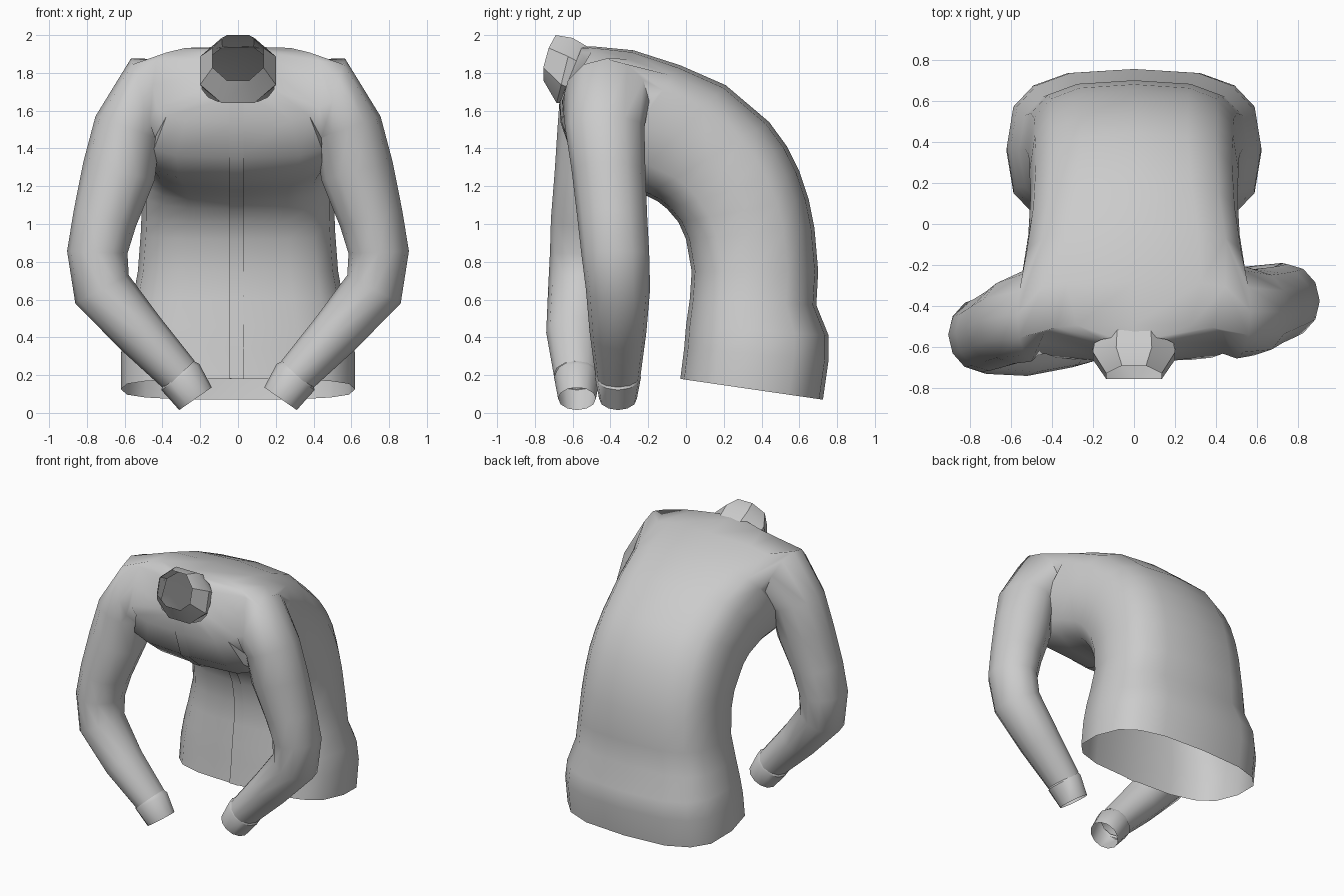
import bpy, bmesh, math
from mathutils import Vector

if "Cube" in bpy.data.objects:
    bpy.data.objects.remove(bpy.data.objects["Cube"])

cloth = bpy.data.materials.new("grey cloth")
cloth.use_nodes = True
GREY = (0.6, 0.6, 0.6, 1)
cloth.diffuse_color = GREY
cloth.node_tree.nodes["Principled BSDF"].inputs["Base Color"].default_value = GREY

SIDES = 16


def finish(bm, name, angle=50):
    bmesh.ops.recalc_face_normals(bm, faces=bm.faces)
    mesh = bpy.data.meshes.new(name)
    bm.to_mesh(mesh)
    bm.free()
    mesh.materials.append(cloth)
    ob = bpy.data.objects.new(name, mesh)
    bpy.context.collection.objects.link(ob)
    bpy.ops.object.select_all(action='DESELECT')
    ob.select_set(True)
    bpy.context.view_layer.objects.active = ob
    bpy.ops.object.shade_smooth_by_angle(angle=math.radians(angle))


def power(v, p):
    return math.copysign(abs(v) ** p, v)


def body_ring(bm, back, front, width, p=0.68, n=SIDES, turn=0.0):
    """Rounded section spanning a back and a front (y, z) point; a low p is squarer."""
    b, f = Vector((0, *back)), Vector((0, *front))
    mid, half = (b + f) / 2, (b - f) / 2
    fit = math.cos(turn) ** p
    ring = []
    for k in range(n):
        t = math.tau * k / n + turn
        x = width * power(math.cos(t), p) / fit
        ring.append(bm.verts.new(mid + half * power(math.sin(t), p) / fit + Vector((x, 0, 0))))
    return ring


def skin(bm, a, b):
    n = len(a)
    return [bm.faces.new((a[i], a[(i + 1) % n], b[(i + 1) % n], b[i])) for i in range(n)]


def sleeve_rings(bm, side, path, before):
    """Path entries: x, y, z, radius across, radius front to back."""
    rings = []
    for i, (x, y, z, ru, rv) in enumerate(path):
        p = path[i - 1] if i else before
        q = path[min(i + 1, len(path) - 1)]
        t = Vector((q[0] - p[0], q[2] - p[2])).normalized()
        ring = []
        for j in range(12):
            a = math.radians(30 * j - 30)
            c, d = ru * math.cos(a), rv * math.sin(a)
            ring.append(bm.verts.new((side * (x - t.y * c), y - d, z + t.x * c)))
        rings.append(ring)
    return rings


# Torso sections from hem to neck: back point, front point, half width, squareness
torso = [
    ((0.725, 0.07), (-0.03, 0.18), 0.62),
    ((0.755, 0.28), (-0.01, 0.34), 0.62),
    ((0.755, 0.41), (0.00, 0.46), 0.60),
    ((0.69, 0.57), (0.02, 0.60), 0.56),
    ((0.70, 0.75), (0.03, 0.75), 0.53),
    ((0.68, 0.98), (0.00, 0.92), 0.515),
    ((0.65, 1.13), (-0.04, 1.01), 0.51),
    ((0.60, 1.28), (-0.10, 1.08), 0.51),
    ((0.535, 1.41), (-0.15, 1.12), 0.505),
    ((0.44, 1.54), (-0.21, 1.15), 0.505),
    ((0.21, 1.735), (-0.32, 1.185), 0.515, 0.64),
    ((-0.03, 1.84), (-0.46, 1.23), 0.545, 0.58),
    ((-0.28, 1.92), (-0.60, 1.35), 0.53, 0.5),
    ((-0.49, 1.94), (-0.665, 1.54), 0.45, 0.5),
    ((-0.55, 1.94), (-0.67, 1.64), 0.20),
]
bm = bmesh.new()
rings = [body_ring(bm, *s) for s in torso]
for a, b in zip(rings, rings[1:]):
    skin(bm, a, b)

# Armholes cut in the sides, each skinned on to its sleeve
S = 11
hole = [(S, 2), (S + 1, 2), (S + 2, 2), (S + 2, 1), (S + 2, 0), (S + 2, -1),
        (S + 2, -2), (S + 1, -2), (S, -2), (S, -1), (S, 0), (S, 1)]
sleeve = [(0.50, 1.65, 0.235, 0.23), (0.585, 1.51, 0.18, 0.21), (0.63, 1.28, 0.195, 0.195),
          (0.705, 1.03, 0.17, 0.185), (0.745, 0.85, 0.16, 0.18), (0.72, 0.655, 0.16, 0.17),
          (0.52, 0.425, 0.135, 0.15), (0.31, 0.20, 0.11, 0.12)]
depth = {1: [-0.425, -0.43, -0.41, -0.39, -0.375, -0.36, -0.36, -0.36],
         -1: [-0.44, -0.47, -0.50, -0.53, -0.54, -0.56, -0.59, -0.58]}
for side in (1, -1):
    loop = [rings[s][(k if side > 0 else 8 - k) % SIDES] for s, k in hole]
    inside = set(loop) | {rings[S + 1][(k if side > 0 else 8 - k) % SIDES] for k in (-1, 0, 1)}
    old = [f for f in bm.faces if all(v in inside for v in f.verts)]
    path = [(x, y, z, ru, rv) for (x, z, ru, rv), y in zip(sleeve, depth[side])]
    arm = sleeve_rings(bm, side, path, (0.25, 0, 1.61))
    bmesh.ops.delete(bm, geom=old, context='FACES')
    for a, b in zip([loop] + arm, arm):
        skin(bm, a, b)
loose = [v for v in bm.verts if not v.link_faces]
bmesh.ops.delete(bm, geom=loose, context='VERTS')
finish(bm, "jacket_body", 70)

# Open cuffs tucked over the sleeve ends
for side, name, y in ((1, "left_cuff", -0.36), (-1, "right_cuff", -0.577)):
    bm = bmesh.new()
    rings = sleeve_rings(bm, side, [(0.318, y, 0.21, 0.105, 0.11), (0.305, y, 0.19, 0.122, 0.122),
                                    (0.225, y, 0.075, 0.105, 0.10)], (0.40, y, 0.31))
    for a, b in zip(rings, rings[1:]):
        skin(bm, a, b)
    finish(bm, name, 40)

# Standing collar: base, fold and a rim that bows forward at the sides
collar = [
    ((-0.515, 1.935), (-0.665, 1.64), 0.19),
    ((-0.60, 1.985), (-0.685, 1.64), 0.20),
    ((-0.69, 2.00), (-0.755, 1.76), 0.135),
]
bm = bmesh.new()
rings = [body_ring(bm, *s, p=0.95, n=8, turn=math.pi / 8) for s in collar]
for v in rings[-1]:
    v.co.y -= 0.25 * max(abs(v.co.x) - 0.06, 0)
for a, b in zip(rings, rings[1:]):
    skin(bm, a, b)
finish(bm, "collar", 35)

# Front closing strip that follows the torso front
bm = bmesh.new()
line = [Vector((0, *f)) for b, f, *w in torso]
strip = []
for i, p in enumerate(line):
    t = (line[min(i + 1, len(line) - 1)] - line[max(i - 1, 0)]).normalized()
    out = Vector((0, -t.z, t.y)) * 0.006
    strip.append([bm.verts.new(p + out + Vector((x, 0, 0))) for x in (-0.045, 0.03)])
for a, b in zip(strip, strip[1:]):
    bm.faces.new((a[0], a[1], b[1], b[0]))
finish(bm, "front_closure")
